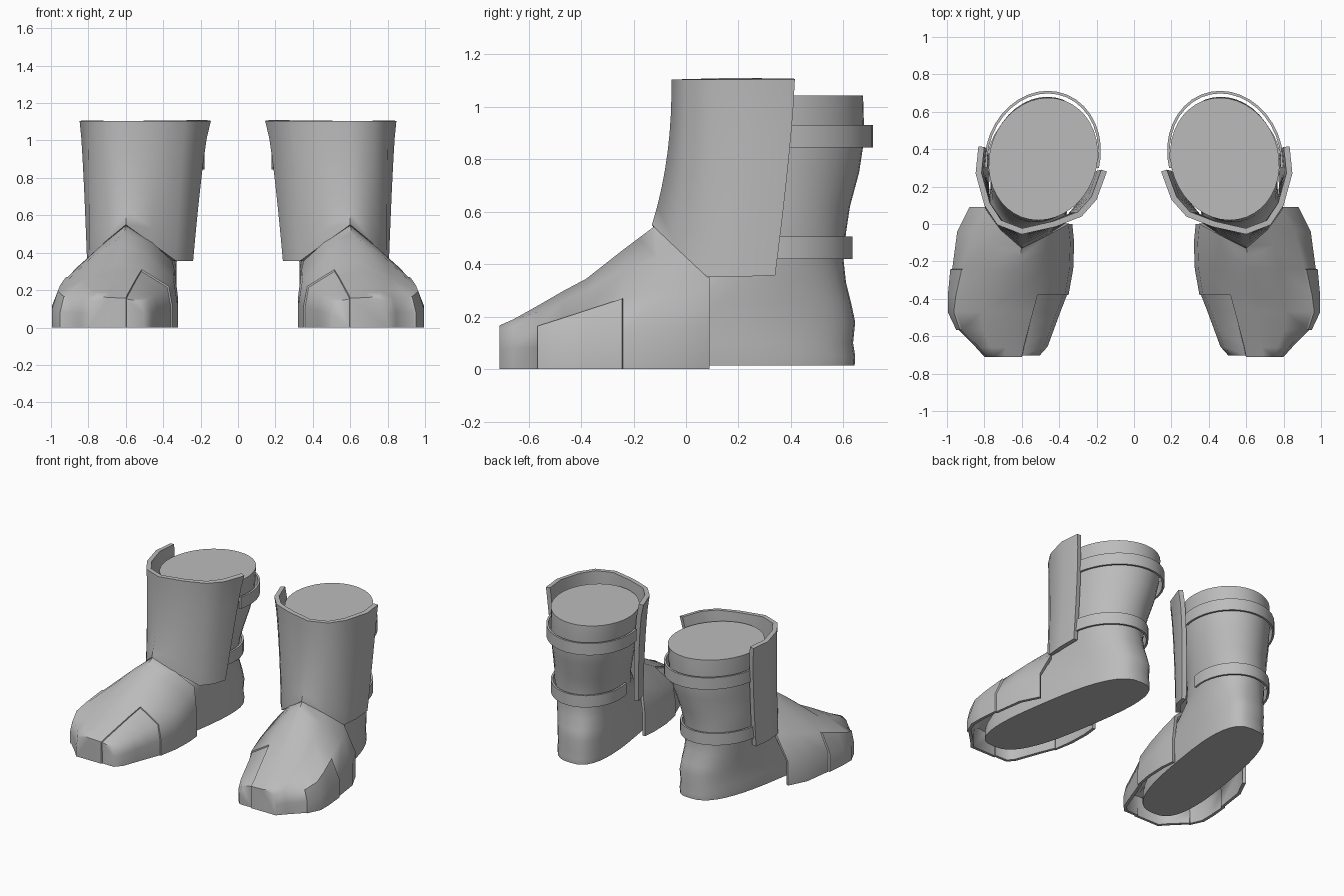
import bpy, bmesh, math

if "Cube" in bpy.data.objects:
    bpy.data.objects.remove(bpy.data.objects["Cube"])

grey = bpy.data.materials.new("plain grey")
grey.use_nodes = True
grey.diffuse_color = (0.5, 0.5, 0.5, 1)
grey.node_tree.nodes["Principled BSDF"].inputs["Base Color"].default_value = (0.5, 0.5, 0.5, 1)


def loft(bm, rows, closed=False):
    """Skin a list of point rows with quads; returns verts and faces by (row, column)."""
    verts = [[bm.verts.new(p) for p in row] for row in rows]
    n = len(rows[0])
    faces = {}
    for r in range(len(rows) - 1):
        for c in range(n if closed else n - 1):
            d = (c + 1) % n
            faces[r, c] = bm.faces.new((verts[r][c], verts[r + 1][c], verts[r + 1][d], verts[r][d]))
    return verts, faces


def finish(name, bm, thickness=0, offset=-1, angle=45):
    """Turn the bmesh into a mirrored pair with optional wall thickness."""
    mesh = bpy.data.meshes.new(name)
    bm.to_mesh(mesh)
    bm.free()
    obj = bpy.data.objects.new(name, mesh)
    bpy.context.collection.objects.link(obj)
    mesh.materials.append(grey)
    if thickness:
        wall = obj.modifiers.new("wall", 'SOLIDIFY')
        wall.thickness, wall.offset = thickness, offset
    obj.modifiers.new("pair", 'MIRROR').use_mirror_merge = False
    bpy.ops.object.select_all(action='DESELECT')
    obj.select_set(True)
    bpy.context.view_layer.objects.active = obj
    bpy.ops.object.convert(target='MESH')
    bpy.ops.object.shade_smooth_by_angle(angle=math.radians(angle))


# Inner boot: stacked outlines from sole to cuff
def outline(z, front, back, half_width, cx, lean, power, count=40):
    mid, half = (front + back) / 2, (back - front) / 2
    pts = []
    for i in range(count):
        a = math.tau * i / count
        ca, sa = math.cos(a), math.sin(a)
        y = mid + half * math.copysign(abs(sa) ** (2 / power), sa)
        x = cx + half_width * math.copysign(abs(ca) ** (2 / power), ca) + lean * (0.35 - y)
        pts.append((x, y, z))
    return pts


levels = [
    (1.043, 0.02, 0.675, 0.291, 0.485, 0.08, 2),
    (0.88, 0.015, 0.68, 0.283, 0.49, 0.08, 2),
    (0.75, 0.01, 0.66, 0.268, 0.50, 0.08, 2),
    (0.62, 0.01, 0.625, 0.25, 0.515, 0.08, 2),
    (0.52, 0.0, 0.61, 0.235, 0.53, 0.08, 2.1),
    (0.42, -0.04, 0.60, 0.22, 0.535, 0.1, 2.2),
    (0.33, -0.20, 0.61, 0.212, 0.535, 0.13, 2.5),
    (0.25, -0.38, 0.63, 0.21, 0.53, 0.15, 2.7),
    (0.18, -0.53, 0.645, 0.21, 0.527, 0.16, 2.8),
    (0.10, -0.61, 0.637, 0.213, 0.527, 0.16, 2.8),
    (0.05, -0.62, 0.645, 0.215, 0.527, 0.16, 2.8),
    (0.014, -0.62, 0.643, 0.213, 0.527, 0.16, 2.8),
]
bm = bmesh.new()
verts, _ = loft(bm, [outline(*lv) for lv in levels], closed=True)
bm.faces.new(verts[0])
bm.faces.new(verts[-1][::-1])
bmesh.ops.recalc_face_normals(bm, faces=bm.faces)
finish("inner_boot", bm)


# Foot armour: arched sections from instep to toe
def section(ys, xl, xr, groove, ridge, zl, zr):
    yi, yr, yo = ys
    sl = (xl + 0.02, yi, zl)
    sr = (xr - 0.02 - (zr - 0.165) * 0.4, yo, zr)
    top = (ridge[0], yr, ridge[1])
    upper = ((sr[0] + top[0]) / 2 + 0.01, (yr + yo) / 2, (sr[2] + top[2]) / 2 + 0.015)
    return [(xl, yi, 0), (xl, yi, zl / 2), sl, (groove[0], (yi + yr) / 2, groove[1]), top,
            upper, sr, (xr, yo, zr / 2), (xr, yo, 0)]


stations = [
    ((0.0, -0.12, 0.09), 0.33, 0.88, (0.46, 0.455), (0.60, 0.545), 0.355, 0.35),
    ((-0.1, -0.18, -0.04), 0.32, 0.945, (0.475, 0.435), (0.61, 0.50), 0.31, 0.32),
    ((-0.24,) * 3, 0.325, 0.972, (0.49, 0.39), (0.63, 0.455), 0.26, 0.27),
    ((-0.38,) * 3, 0.35, 0.985, (0.515, 0.31), (0.65, 0.345), 0.22, 0.225),
    ((-0.47,) * 3, 0.385, 0.985, (0.54, 0.27), (0.66, 0.297), 0.20, 0.195),
    ((-0.565,) * 3, 0.42, 0.94, (0.565, 0.225), (0.67, 0.242), 0.18, 0.165),
    ((-0.66,) * 3, 0.455, 0.845, (0.59, 0.18), (0.685, 0.188), 0.16, 0.16),
    ((-0.71,) * 3, 0.50, 0.80, (0.60, 0.158), (0.69, 0.16), 0.145, 0.145),
]
bm = bmesh.new()
verts, faces = loft(bm, [section(*s) for s in stations])
toe = verts[-1]
low = bm.verts.new((0.60, -0.71, 0))
inner_toe = bm.faces.new((toe[0], low, toe[3], toe[2], toe[1]))
bm.faces.new((low, toe[8], toe[7], toe[6], toe[5], toe[4], toe[3]))
# Raised outer panel and recessed inner panel
outer_panel = [faces[r, c] for r in (2, 3, 4) for c in (6, 7)]
inner_panel = [faces[r, c] for r in (3, 4, 5, 6) for c in (0, 1, 2)] + [inner_toe]
bm.normal_update()
for panel, depth in ((outer_panel, 0.01), (inner_panel, -0.008)):
    bmesh.ops.inset_region(bm, faces=panel, thickness=0.004, depth=depth,
                           use_boundary=False, use_even_offset=True)
finish("foot_armour", bm, 0.022, angle=60)

# Shin guard: wrapped plate with a pointed lower edge over the instep
top_edge = [(0.145, 0.28), (0.20, 0.13), (0.28, 0.04), (0.42, -0.015), (0.60, -0.055),
            (0.73, -0.005), (0.80, 0.10), (0.847, 0.27), (0.832, 0.415)]
low_edge = [(0.24, 0.20, 0.355), (0.265, 0.11, 0.355), (0.33, 0.03, 0.355), (0.46, -0.06, 0.45),
            (0.60, -0.13, 0.55), (0.715, -0.03, 0.455), (0.795, 0.08, 0.352),
            (0.807, 0.20, 0.352), (0.80, 0.34, 0.358)]
rows = []
for i in range(9):
    t = i / 8
    row = []
    for c, ((x0, y0), (x1, y1, z1)) in enumerate(zip(top_edge, low_edge)):
        bend = t ** (1.3 if c in (0, 8) else 2.3)
        row.append((x0 + (x1 - x0) * t ** 0.7, y0 + (y1 - y0) * bend, 1.105 + (z1 - 1.105) * t))
    rows.append(row)
bm = bmesh.new()
loft(bm, rows)
finish("shin_guard", bm, 0.032, angle=70)

# Straps around the back of the shaft, skewed with it
for name, z0, z1, cx, cy, rx, ry in (("upper_strap", 0.845, 0.93, 0.488, 0.36, 0.296, 0.338),
                                     ("lower_strap", 0.42, 0.505, 0.533, 0.33, 0.243, 0.29)):
    bm = bmesh.new()
    arc = [math.radians(-10 + 10 * i) for i in range(21)]
    loft(bm, [[(cx + rx * math.cos(a) - 0.08 * ry * math.sin(a), cy + ry * math.sin(a), z)
               for a in arc] for z in (z1, z0)])
    finish(name, bm, 0.014, offset=1)
